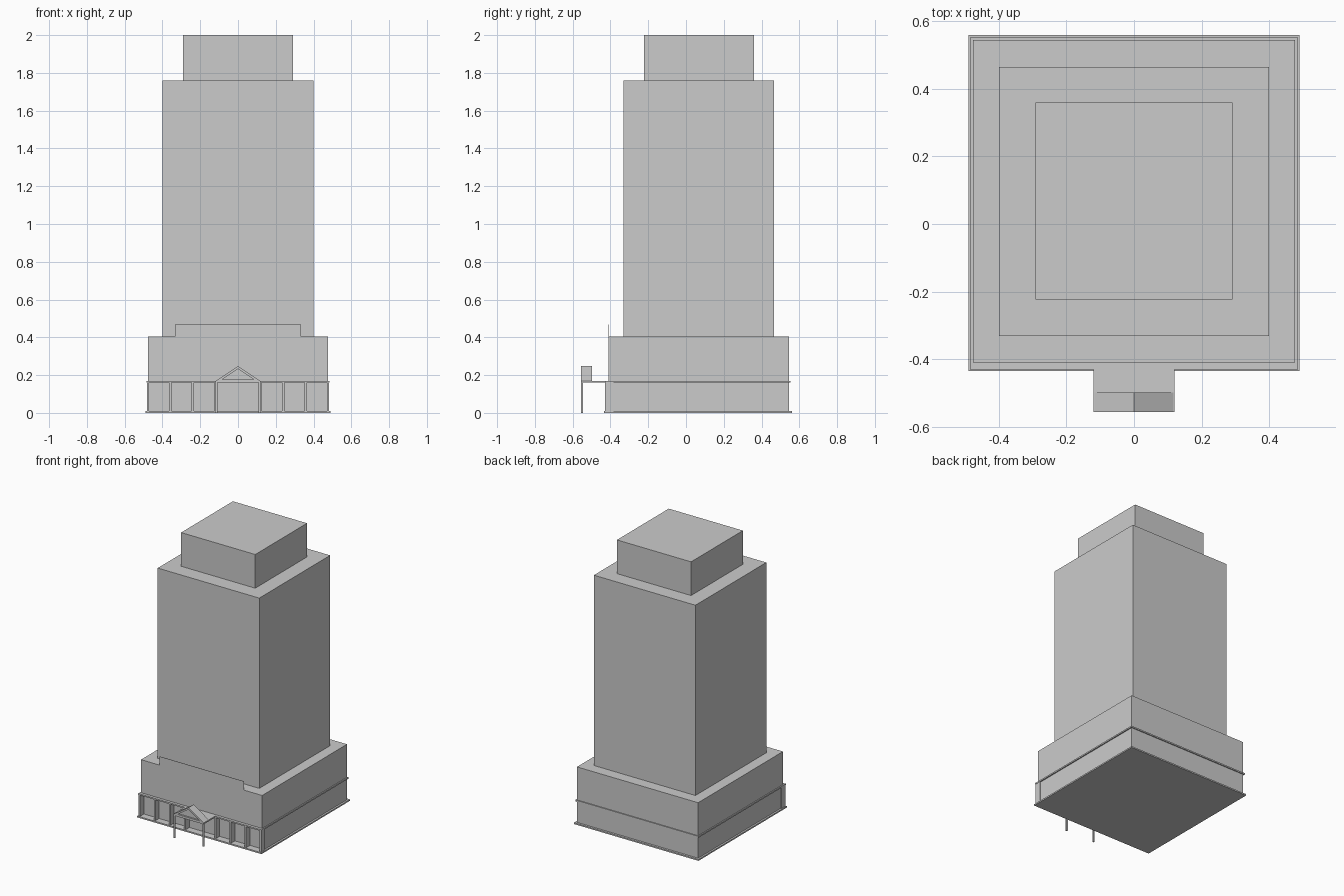
import bpy
import bmesh

cube = bpy.data.objects.get("Cube")
if cube:
    bpy.data.objects.remove(cube, do_unlink=True)

stone = bpy.data.materials.new("grey stone")
stone.use_nodes = True
GREY = (0.6, 0.6, 0.6, 1.0)
stone.diffuse_color = GREY
stone.node_tree.nodes["Principled BSDF"].inputs["Base Color"].default_value = GREY


def finish(name, bm):
    bmesh.ops.recalc_face_normals(bm, faces=bm.faces)
    mesh = bpy.data.meshes.new(name)
    bm.to_mesh(mesh)
    bm.free()
    mesh.materials.append(stone)
    obj = bpy.data.objects.new(name, mesh)
    bpy.context.collection.objects.link(obj)
    return obj


def box(name, x0, x1, y0, y1, z0, z1):
    bm = bmesh.new()
    bmesh.ops.create_cube(bm, size=1)
    for v in bm.verts:
        v.co = (x1 if v.co.x > 0 else x0,
                y1 if v.co.y > 0 else y0,
                z1 if v.co.z > 0 else z0)
    return finish(name, bm)


def prism(name, profile, y0, y1):
    """Extrude an x-z outline from y0 to y1."""
    bm = bmesh.new()
    face = bm.faces.new([bm.verts.new((x, y0, z)) for x, z in profile])
    new = bmesh.ops.extrude_face_region(bm, geom=[face])["geom"]
    for v in new:
        if isinstance(v, bmesh.types.BMVert):
            v.co.y = y1
    return finish(name, bm)


# Stacked masses
WALL, FACE = -0.41, -0.43
box("base_plate", -0.49, 0.49, -0.435, 0.56, 0, 0.01)
box("podium_lower", -0.477, 0.477, -0.385, 0.545, 0.01, 0.16)
box("podium_ledge", -0.485, 0.485, FACE, 0.552, 0.16, 0.17)
box("podium_upper", -0.477, 0.477, WALL, 0.545, 0.17, 0.405)
box("parapet", -0.333, 0.333, WALL, WALL + 0.002, 0.405, 0.467)
box("tower", -0.4, 0.4, -0.332, 0.465, 0.405, 1.76)
box("crown", -0.292, 0.292, -0.223, 0.36, 1.76, 2.0)

# Ground floor piers framing the recessed bays
for i, x in enumerate((0.119, 0.239, 0.358, 0.477)):
    for side, s in (("left", 1), ("right", -1)):
        box(f"pier_{side}_{i + 1}", s * x - 0.006, s * x + 0.006,
            FACE + 0.002, -0.385, 0.01, 0.16)

# Entrance porch: canopy, posts and pediment
box("canopy", -0.12, 0.12, -0.557, FACE, 0.16, 0.17)
for side, s in (("left", 1), ("right", -1)):
    box(f"porch_post_{side}", s * 0.114 - 0.005, s * 0.114 + 0.005,
        -0.555, -0.545, 0, 0.16)
    prism(f"pediment_rafter_{side}",
          [(s * 0.12, 0.168), (0, 0.247), (0, 0.233), (s * 0.098, 0.168)],
          -0.557, -0.498)
prism("pediment_infill", [(-0.1, 0.17), (0.1, 0.17), (0, 0.235)], -0.545, -0.505)
box("pediment_sill", -0.1, 0.1, -0.557, -0.545, 0.17, 0.176)
